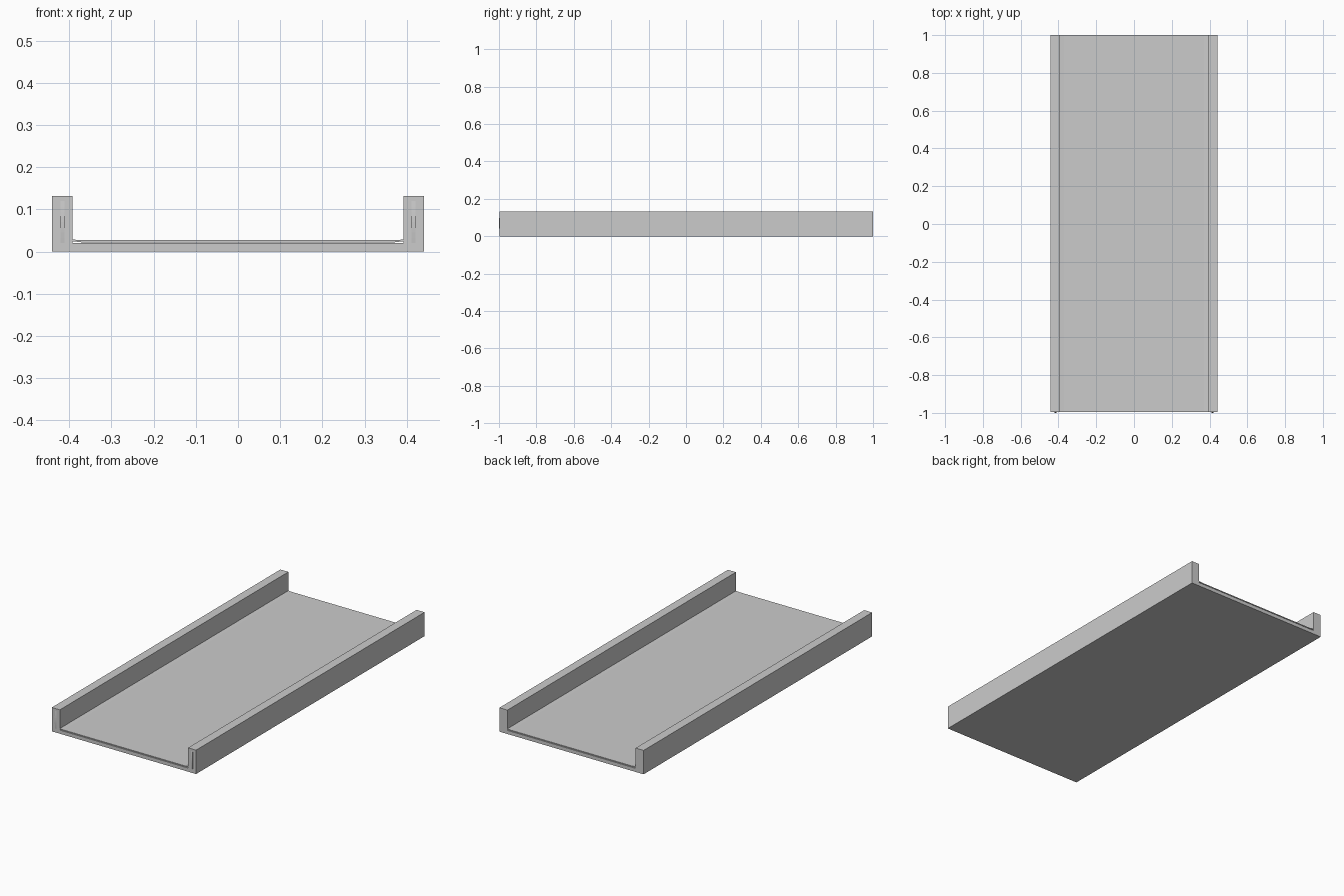
import bpy
import bmesh
import math

cube = bpy.data.objects.get("Cube")
if cube:
    bpy.data.objects.remove(cube, do_unlink=True)

grey = bpy.data.materials.new("light grey")
grey.use_nodes = True
colour = (0.6, 0.6, 0.6, 1)
grey.diffuse_color = colour
grey.node_tree.nodes["Principled BSDF"].inputs["Base Color"].default_value = colour

FRONT, BACK = -0.996, 1.0


def extrude(name, profile, y0, y1):
    """Extrude an (x, z) outline along y."""
    bm = bmesh.new()
    face = bm.faces.new([bm.verts.new((x, y0, z)) for x, z in profile])
    out = bmesh.ops.extrude_face_region(bm, geom=[face])
    moved = [v for v in out["geom"] if isinstance(v, bmesh.types.BMVert)]
    bmesh.ops.translate(bm, verts=moved, vec=(0, y1 - y0, 0))
    bmesh.ops.recalc_face_normals(bm, faces=bm.faces)
    mesh = bpy.data.meshes.new(name)
    bm.to_mesh(mesh)
    bm.free()
    obj = bpy.data.objects.new(name, mesh)
    bpy.context.collection.objects.link(obj)
    mesh.materials.append(grey)
    return obj


def mirrored(half):
    """Close a right-hand half outline with its mirror image."""
    return half + [(-x, z) for x, z in reversed(half)]


# U-shaped tray: base with two side rails
extrude("channel_body", mirrored(
    [(0.441, 0), (0.441, 0.132), (0.392, 0.132), (0.392, 0.02)]), FRONT, BACK)

# Thin floor sheet with slightly raised edges, tucked against the rails
extrude("floor_sheet", mirrored(
    [(0.37, 0.022), (0.396, 0.025), (0.396, 0.029), (0.37, 0.027)]), FRONT, BACK)

# Bowed tongues on the front ends of the rails
for side, x in (("left", 0.416), ("right", -0.416)):
    steps = 8
    bm = bmesh.new()
    arc = []
    for i in range(steps + 1):
        t = i / steps
        arc.append((FRONT - 0.004 * math.sin(math.pi * t), 0.02 + 0.1 * t))
    outline = [(FRONT + 0.002, 0.02)] + arc + [(FRONT + 0.002, 0.12)]
    face = bm.faces.new([bm.verts.new((x - 0.005, y, z)) for y, z in outline])
    out = bmesh.ops.extrude_face_region(bm, geom=[face])
    bmesh.ops.translate(bm, vec=(0.01, 0, 0), verts=[
        v for v in out["geom"] if isinstance(v, bmesh.types.BMVert)])
    bmesh.ops.recalc_face_normals(bm, faces=bm.faces)
    mesh = bpy.data.meshes.new(side + "_rail_tongue")
    bm.to_mesh(mesh)
    bm.free()
    mesh.materials.append(grey)
    bpy.context.collection.objects.link(
        bpy.data.objects.new(side + "_rail_tongue", mesh))
